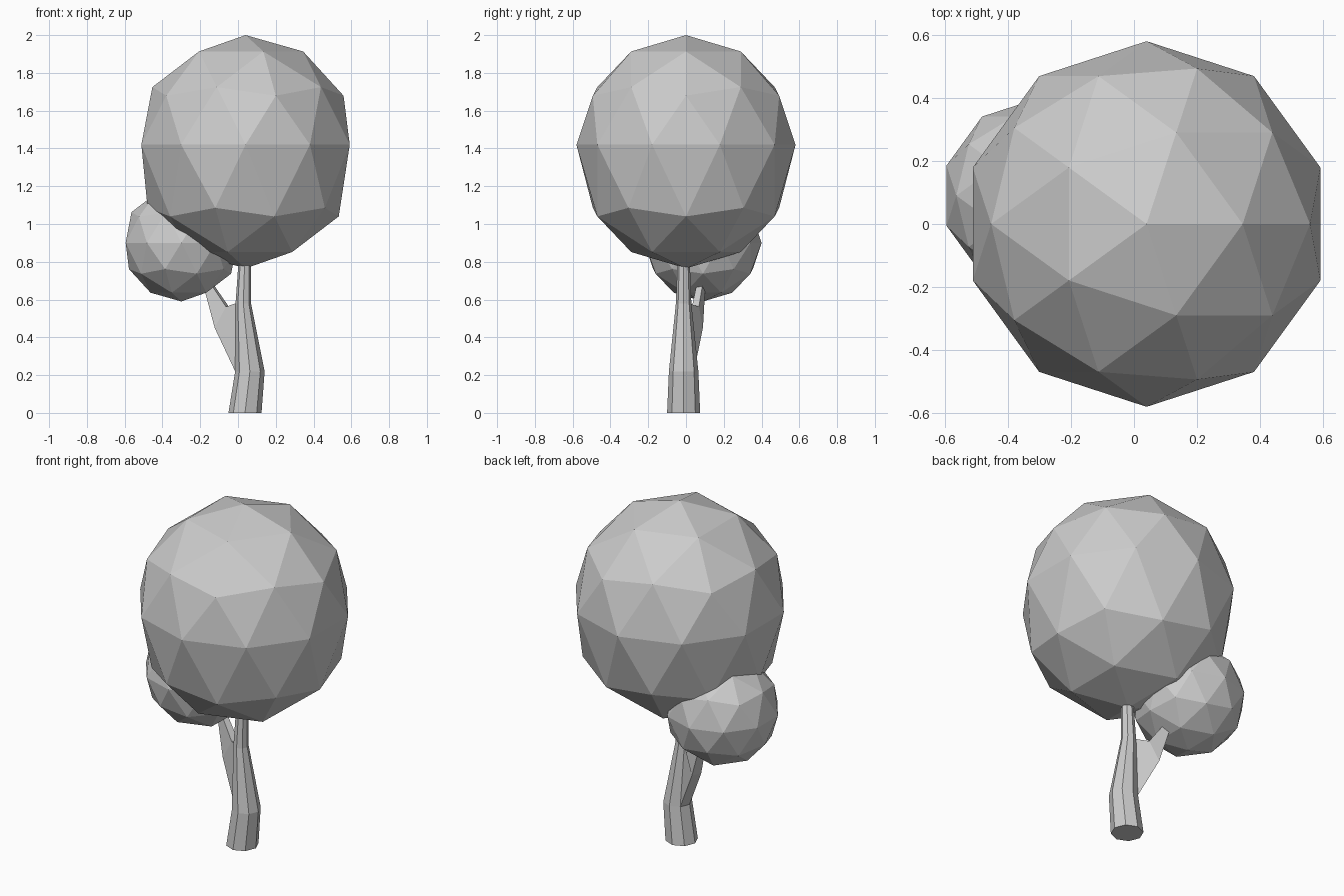
import bpy, bmesh, math
from mathutils import Vector

if "Cube" in bpy.data.objects:
    bpy.data.objects.remove(bpy.data.objects["Cube"])


def finish(bm, name):
    bmesh.ops.recalc_face_normals(bm, faces=bm.faces)
    mesh = bpy.data.meshes.new(name)
    bm.to_mesh(mesh)
    bm.free()
    obj = bpy.data.objects.new(name, mesh)
    bpy.context.collection.objects.link(obj)
    return obj


def foliage(name, centre, radius, drop=0.0):
    """Faceted ball whose lower half is pulled down by drop."""
    bm = bmesh.new()
    bmesh.ops.create_icosphere(bm, subdivisions=2, radius=radius)
    for v in bm.verts:
        if v.co.z < -0.01:
            v.co.z -= drop
        v.co += Vector(centre)
    return finish(bm, name)


def bridge(bm, a, b):
    n = len(a)
    return [bm.faces.new((a[i], a[(i + 1) % n], b[(i + 1) % n], b[i])) for i in range(n)]


# Leaf balls
foliage("main_foliage", (0.04, 0, 1.42), 0.58, 0.075)
foliage("side_foliage", (-0.30, 0.09, 0.90), 0.31)

# Trunk: bent, tapering octagonal tube (x, z, radius)
bm = bmesh.new()
path = [(0.037, 0, 0.0875), (0.063, 0.22, 0.078), (0.028, 0.58, 0.041), (0.036, 0.82, 0.032)]
rings = []
for x, z, r in path:
    rings.append([bm.verts.new((x + r * math.cos(i * math.pi / 4),
                                -0.0125 + r * math.sin(i * math.pi / 4), z)) for i in range(8)])
segments = [bridge(bm, a, b) for a, b in zip(rings, rings[1:])]
bm.faces.new(rings[0])
bm.faces.new(rings[-1])

# Branch: grown out of the left-back face of the middle trunk segment
root = segments[1][3]
loop = list(root.verts)
bm.faces.remove(root)
side = Vector((0.38, 0.92, 0))
for low, high, w_low, w_high in [((-0.112, 0.062, 0.45), (-0.056, 0.050, 0.562), 0.030, 0.020),
                                 ((-0.175, 0.085, 0.67), (-0.136, 0.072, 0.68), 0.019, 0.017)]:
    low, high = Vector(low), Vector(high)
    ring = [bm.verts.new(p) for p in (low + side * w_low, low - side * w_low,
                                      high - side * w_high, high + side * w_high)]
    bridge(bm, loop, ring)
    loop = ring
bm.faces.new(loop)
finish(bm, "trunk_and_branch")
